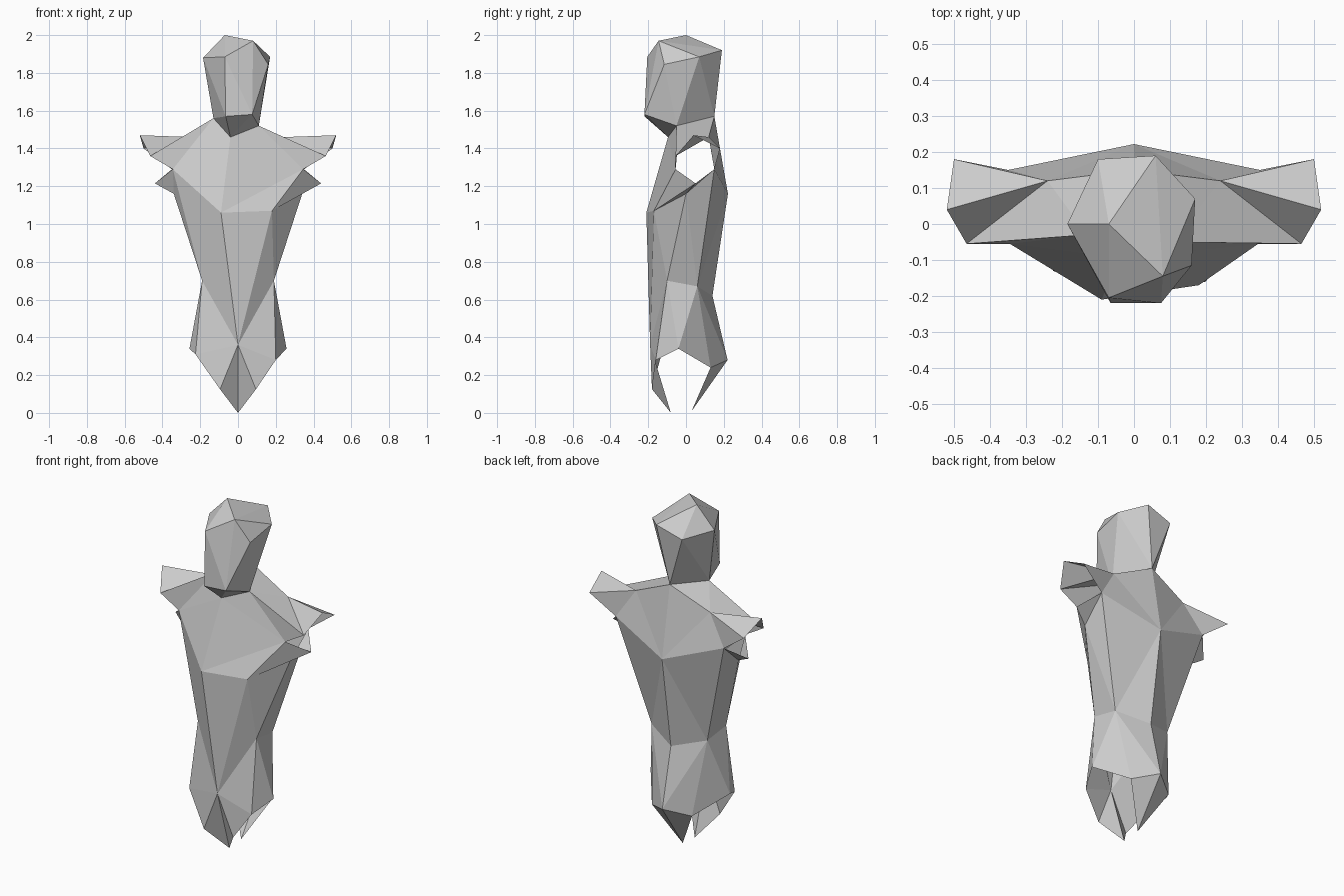
import bpy, bmesh
from mathutils import Vector

if "Cube" in bpy.data.objects:
    bpy.data.objects.remove(bpy.data.objects["Cube"])


def finish(name, bm):
    bmesh.ops.remove_doubles(bm, verts=bm.verts, dist=0.0005)
    bmesh.ops.recalc_face_normals(bm, faces=bm.faces)
    mesh = bpy.data.meshes.new(name)
    bm.to_mesh(mesh)
    bm.free()
    bpy.context.collection.objects.link(bpy.data.objects.new(name, mesh))


def fan(bm, hub, *ring):
    """Triangles from one hub point to each neighbouring pair of ring points."""
    for a, b in zip(ring, ring[1:]):
        bm.faces.new([bm.verts.new(p) for p in (hub, a, b)])


def side(s, x, y, z):
    return (s * x, y, z)


# shared centre line points
neck_front, neck_back = (-.04, -.095, 1.46), (0, .15, 1.57)
neck_side = {1: (.11, -.05, 1.52), -1: (-.13, -.03, 1.56)}
chest_l, chest_r = (-.09, -.21, 1.06), (.18, -.17, 1.07)
back, waist_back = (0, .222, 1.16), (0, .14, .62)
belly, seat = (0, -.19, .36), (0, .22, .28)
front_tip, back_tip = (0, -.08, 0), (0, .03, .01)

# head: faceted hull, open at the neck
neck = [neck_front, neck_back, neck_side[1], neck_side[-1]]
bm = bmesh.new()
for p in neck + [(-.07, 0, 2), (.08, -.145, 1.97), (-.185, 0, 1.88),
                 (-.07, -.205, 1.885), (.17, .07, 1.885), (.16, -.115, 1.845),
                 (.06, .19, 1.92), (-.1, .18, 1.87),
                 (-.065, -.22, 1.57), (.075, -.22, 1.58)]:
    bm.verts.new(p)
bmesh.ops.convex_hull(bm, input=bm.verts[:])
ring = [Vector(p) for p in neck]
inner = [f for f in bm.faces
         if all(min((v.co - p).length for p in ring) < .001 for v in f.verts)]
bmesh.ops.delete(bm, geom=inner, context='FACES')
finish("head", bm)

torso, shoulders, hips, flaps = (bmesh.new() for _ in range(4))
for s in (1, -1):
    # open sleeve ring
    top, rear, front = side(s, .52, .04, 1.47), side(s, .5, .18, 1.4), side(s, .465, -.055, 1.36)
    pit_front, pit_back = side(s, .345, -.055, 1.29), side(s, .35, .15, 1.29)
    low = side(s, .44, .05, 1.215)
    ridge = side(s, .24, .12, 1.46)
    rib = side(s, .34, 0, 1.16)
    waist_f, waist_b = side(s, .19, -.1, .7), side(s, .18, .06, .67)

    # shoulders
    fan(shoulders, ridge, neck_back, back, pit_back, rear, top, front, neck_side[s], neck_back)
    fan(shoulders, pit_front, front, neck_side[s], neck_front)

    # torso
    if s > 0:
        fan(torso, pit_front, neck_front, chest_l, chest_r, low)
        fan(torso, chest_r, low, rib, waist_f, belly, chest_l)
    else:
        fan(torso, pit_front, neck_front, chest_l, waist_f, rib, low)
        fan(torso, chest_l, waist_f, belly)
    fan(torso, pit_back, low, rib, waist_b, back)
    fan(torso, rib, waist_f, waist_b)
    fan(torso, back, waist_b, waist_back)

    # hips
    hip = side(s, .257, -.04, .34)
    hip_front = (.2, -.16, .28) if s > 0 else (-.225, -.13, .31)
    hip_back = side(s, .13, .13, .24)
    fan(hips, waist_f, waist_b, hip, hip_front, belly)
    fan(hips, waist_b, hip, hip_back, seat, waist_back)

    # pointed front and back flaps
    fan(flaps, belly, hip_front, side(s, .095, -.18, .125), front_tip)
    fan(flaps, seat, hip_back, back_tip)

for name, bm in (("torso", torso), ("shoulders", shoulders), ("hips", hips), ("hem_flaps", flaps)):
    finish(name, bm)
